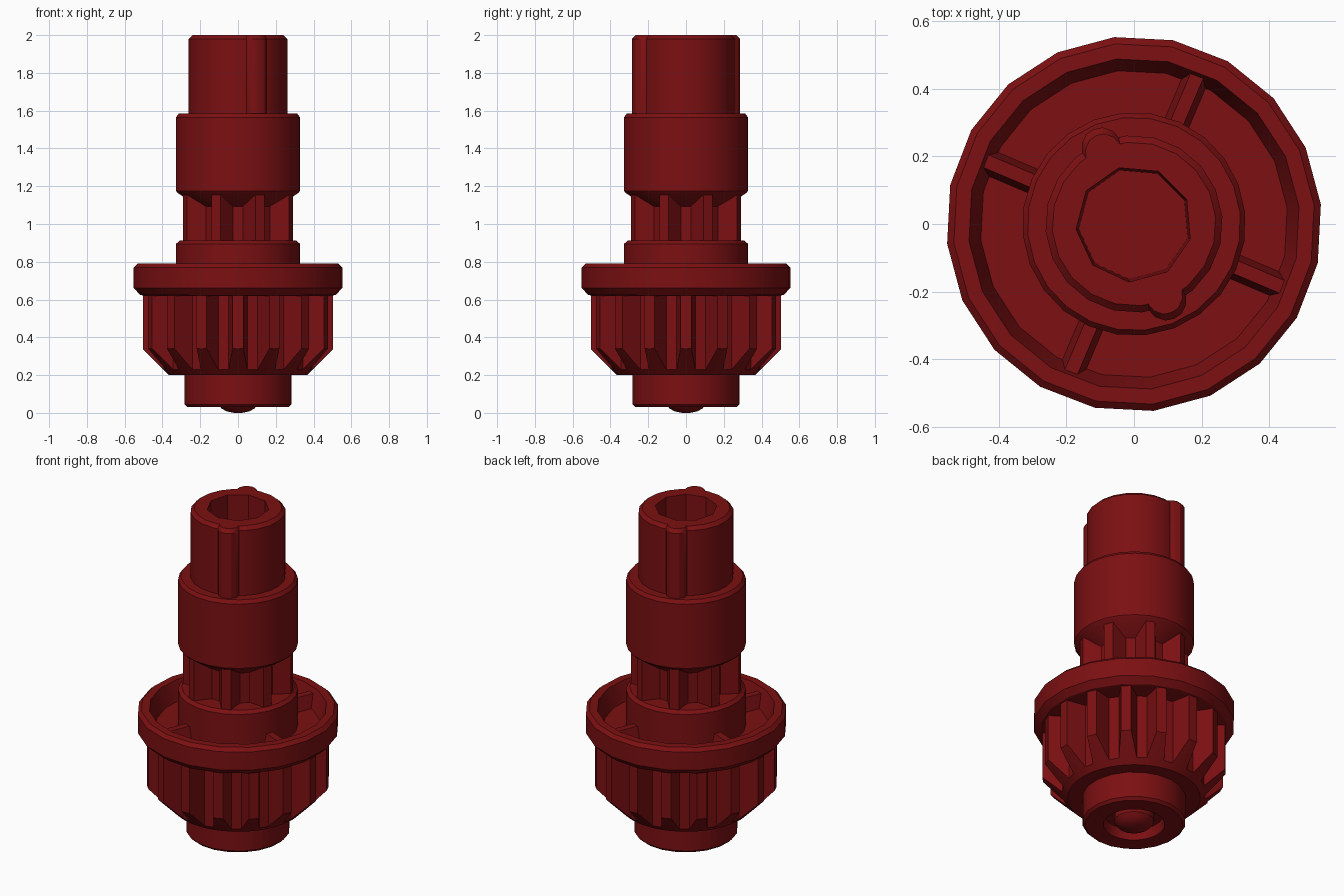
import bpy, bmesh, math
from mathutils import Matrix

if "Cube" in bpy.data.objects:
    bpy.data.objects.remove(bpy.data.objects["Cube"])

red = bpy.data.materials.new("dark_red")
red.diffuse_color = (0.2, 0.005, 0.006, 1)
red.use_nodes = True
red.node_tree.nodes["Principled BSDF"].inputs["Base Color"].default_value = red.diffuse_color


def loft(name, rings):
    """Skin rings of equal point count and cap both ends."""
    bm = bmesh.new()
    vs = [[bm.verts.new(p) for p in ring] for ring in rings]
    n = len(rings[0])
    for a, b in zip(vs, vs[1:]):
        for i in range(n):
            j = (i + 1) % n
            bm.faces.new((a[i], a[j], b[j], b[i]))
    bm.faces.new(vs[0])
    bm.faces.new(vs[-1])
    bmesh.ops.recalc_face_normals(bm, faces=bm.faces)
    me = bpy.data.meshes.new(name)
    bm.to_mesh(me)
    bm.free()
    me.materials.append(red)
    ob = bpy.data.objects.new(name, me)
    bpy.context.collection.objects.link(ob)
    return ob


def polar(r, deg, z):
    a = math.radians(deg)
    return (r * math.cos(a), r * math.sin(a), z)


def lathe(name, profile, n=20, start=6.0):
    return loft(name, [[polar(r, start + 360 * i / n, z) for i in range(n)]
                       for r, z in profile])


def boolean(ob, cutter, op):
    """Apply a boolean and drop the cutter."""
    m = ob.modifiers.new("cut", 'BOOLEAN')
    m.operation, m.solver, m.object = op, 'EXACT', cutter
    dg = bpy.context.evaluated_depsgraph_get()
    me = bpy.data.meshes.new_from_object(ob.evaluated_get(dg))
    ob.modifiers.clear()
    ob.data = me
    me.materials.clear()
    me.materials.append(red)
    for p in me.polygons:
        p.material_index = 0
    bpy.data.objects.remove(cutter)


def toothed(name, count, start, tip, tip_half, root, root_half, z0, z1):
    """Prism with trapezoid teeth; the halves are angles in degrees."""
    step = 360 / count
    pts = []
    for i in range(count):
        c = start + i * step
        pts += [(root, c - step / 2 + root_half), (tip, c - tip_half),
                (tip, c + tip_half), (root, c + step / 2 - root_half)]
    return loft(name, [[polar(r, a, z) for r, a in pts] for z in (z0, z1)])


# bottom hub with recess and round pivot
lathe("bottom_hub", [(0.16, 0.09), (0.17, 0.03), (0.27, 0.03), (0.285, 0.045),
                     (0.285, 0.23)])
lathe("pivot_dome", [(0.11, 0.1), (0.11, 0.05), (0.09, 0.025), (0.06, 0.008),
                     (0.02, 0.0)], 16)

# gear, its lower corners trimmed to a cone
gear = toothed("gear", 16, 0, 0.505, 3.2, 0.395, 4.0, 0.2, 0.63)
boolean(gear, lathe("gear_trim", [(0.365, 0.1), (0.365, 0.2), (0.51, 0.345),
                                  (0.53, 0.7)], 64, 0), 'INTERSECT')

# dished flange with four ribs
lathe("flange", [(0.5, 0.62), (0.52, 0.625), (0.555, 0.66), (0.555, 0.77),
                 (0.535, 0.79), (0.49, 0.79), (0.455, 0.68)])
for k in range(4):
    turn = Matrix.Rotation(math.radians(67 + 90 * k), 4, 'Z')
    section = [(-0.04, 0.67), (0.04, 0.67), (0.02, 0.76), (-0.02, 0.76)]
    rib = loft("flange_rib", [[(x, y, z) for y, z in section]
                              for x in (0.3, 0.478)])
    rib.data.transform(turn)

# lower collar, splined neck and sleeve
lathe("lower_collar", [(0.33, 0.67), (0.33, 0.895), (0.31, 0.912)], 24)
toothed("splined_neck", 8, 22.5, 0.305, 5, 0.215, 7, 0.9, 1.17)
lathe("sleeve", [(0.18, 1.07), (0.322, 1.165), (0.33, 1.175), (0.33, 1.565),
                 (0.315, 1.585)], 24)

# top shaft with two rounded keys and a blind bore
outline = []
for i in range(20):
    a = 113 + 18 * i
    if i % 10 == 0:
        outline += [(0.26, a - 13), (0.283, a - 10), (0.3, a - 5), (0.304, a),
                    (0.3, a + 5), (0.283, a + 10), (0.26, a + 13)]
    else:
        outline.append((0.262, a))
shaft = loft("top_shaft", [[polar(r - inset, a, z) for r, a in outline]
                           for inset, z in ((0, 1.57), (0, 1.98), (0.02, 2.0))])
boolean(shaft, lathe("bore_cutter", [(0.164, 1.6), (0.172, 2.01)], 9, 105),
        'DIFFERENCE')

# smooth shading with crisp edges
for ob in bpy.context.scene.objects:
    ob.select_set(True)
    bpy.context.view_layer.objects.active = ob
bpy.ops.object.shade_smooth_by_angle(angle=math.radians(28))
